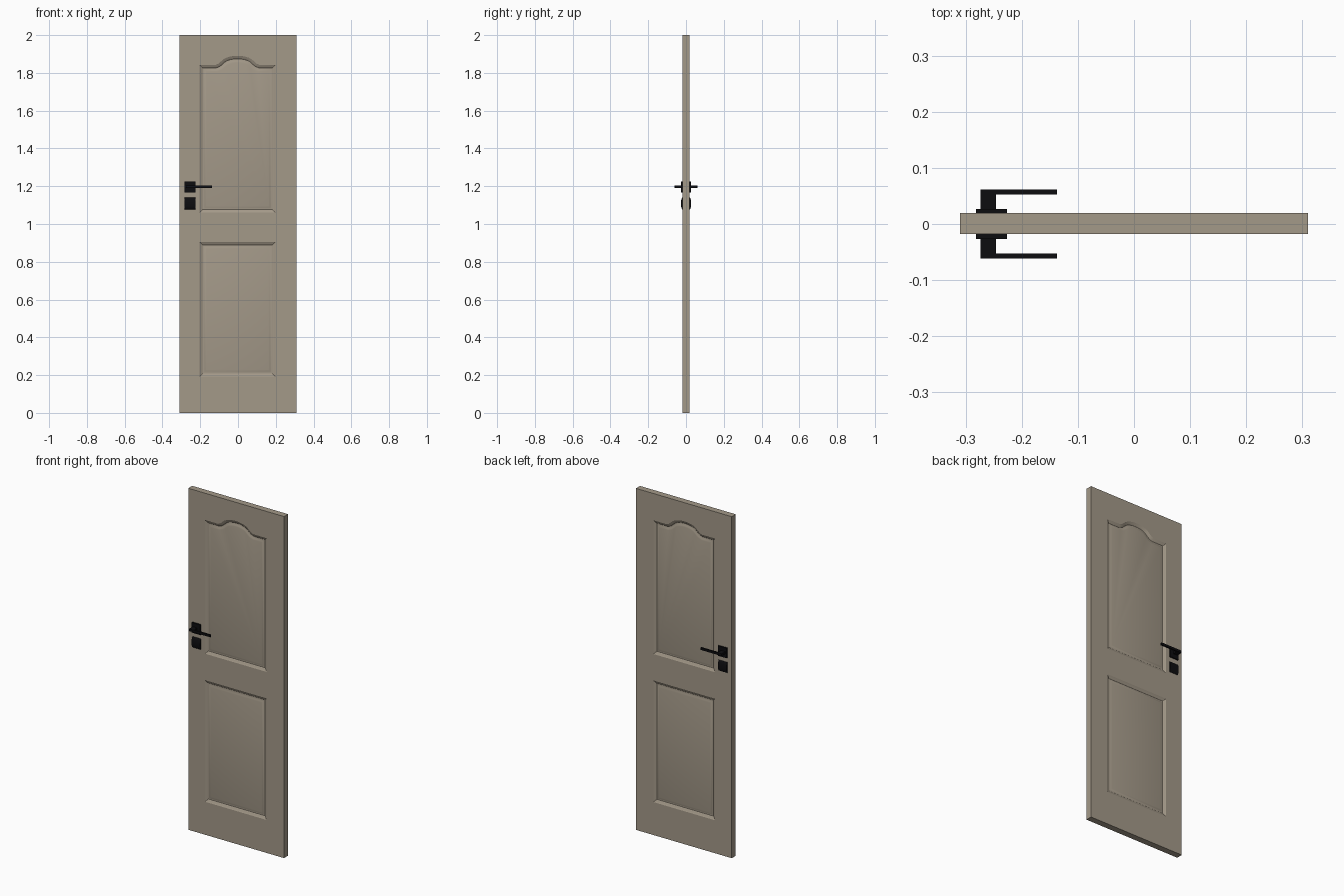
import bpy, bmesh, math
from mathutils import Vector

if "Cube" in bpy.data.objects:
    bpy.data.objects.remove(bpy.data.objects["Cube"])


def material(name, col):
    m = bpy.data.materials.new(name)
    m.diffuse_color = (*col, 1)
    m.use_nodes = True
    m.node_tree.nodes["Principled BSDF"].inputs["Base Color"].default_value = m.diffuse_color
    return m


TAUPE = material("taupe paint", (0.37, 0.32, 0.25))
BLACK = material("black metal", (0.004, 0.004, 0.005))


def finish(bm, name, mat):
    bmesh.ops.recalc_face_normals(bm, faces=bm.faces)
    me = bpy.data.meshes.new(name)
    bm.to_mesh(me)
    bm.free()
    me.materials.append(mat)
    ob = bpy.data.objects.new(name, me)
    bpy.context.collection.objects.link(ob)
    return ob


def inset(pts, d):
    """Mitred inward offset of a counter-clockwise outline."""
    out = []
    n = len(pts)
    for i in range(n):
        a, b, c = (Vector(pts[(i + k) % n]) for k in (-1, 0, 1))
        e1, e2 = (b - a).normalized(), (c - b).normalized()
        n1, n2 = Vector((-e1.y, e1.x)), Vector((-e2.y, e2.x))
        out.append(b + (n1 + n2) * d / (1 + n1.dot(n2)))
    return out


# Door leaf: both faces with moulded panels, joined round the rim
FRONT, BACK = -0.0175, 0.0195
L, R = -0.203, 0.198
MID = (L + R) / 2
half_arch = [(0.115, 1.843), (0.102, 1.848), (0.09, 1.858), (0.076, 1.871),
             (0.06, 1.88), (0.04, 1.886), (0.02, 1.8895)]
arch = ([(MID + x, z) for x, z in half_arch] + [(MID, 1.8905)]
        + [(MID - x, z) for x, z in reversed(half_arch)])
upper = [(L, 1.06), (R, 1.06), (R, 1.843)] + arch + [(L, 1.843)]
lower = [(L, 0.193), (R, 0.193), (R, 0.905), (L, 0.905)]
rim = [(-0.31, 0), (0.31, 0), (0.31, 2), (-0.31, 2)]
# moulding section: (inset, depth)
SECTION = [(0, 0), (0.005, 0.003), (0.011, 0.005), (0.016, 0.009),
           (0.021, 0.009), (0.028, 0.006), (0.036, 0.004)]

bm = bmesh.new()
rims = []
for y, s in ((FRONT, 1), (BACK, -1)):
    def ring(pts, depth):
        return [bm.verts.new((p[0], y + s * depth, p[1])) for p in pts]

    def loop_edges(vs):
        return [bm.edges.new((vs[i - 1], vs[i])) for i in range(len(vs))]

    outer = ring(rim, 0)
    rims.append(outer)
    edges = loop_edges(outer)
    panels = []
    for outline in (upper, lower):
        rings = [ring(inset(outline, d), h) for d, h in SECTION]
        edges += loop_edges(rings[0])
        panels.append(rings)
    bmesh.ops.triangle_fill(bm, edges=edges, use_beauty=True,
                            use_dissolve=False, normal=(0, -s, 0))
    for rings in panels:
        for a, b in zip(rings, rings[1:]):
            for i in range(len(a)):
                bm.faces.new((a[i - 1], a[i], b[i], b[i - 1]))
        bm.faces.new(rings[-1])
for i in range(4):
    bm.faces.new((rims[0][i - 1], rims[0][i], rims[1][i], rims[1][i - 1]))
leaf = finish(bm, "door_leaf", TAUPE)
bpy.context.view_layer.objects.active = leaf
leaf.select_set(True)
bpy.ops.object.shade_smooth_by_angle(angle=math.radians(25))


def prism(name, pts, axis, lo, hi):
    """Extrude an outline: (y,z) points along x, or (x,y) points along z."""
    bm = bmesh.new()

    def put(p, t):
        return bm.verts.new((t, *p) if axis == "x" else (*p, t))
    a, b = [put(p, lo) for p in pts], [put(p, hi) for p in pts]
    bm.faces.new(a)
    bm.faces.new(b)
    for i in range(len(a)):
        bm.faces.new((a[i - 1], a[i], b[i], b[i - 1]))
    return finish(bm, name, BLACK)


# Handle set on each side
for side, s, face in (("front", -1, FRONT), ("back", 1, BACK)):
    root, plate, tip = face - s * 0.002, s * 0.027, s * 0.0615
    # square rose behind the lever
    prism(side + "_rose", [(root, 1.166), (plate, 1.166), (plate, 1.225), (root, 1.225)],
          "x", -0.282, -0.226)
    # L-shaped lever
    inner = tip - s * 0.009
    prism(side + "_lever", [(-0.274, root), (-0.274, tip), (-0.137, tip),
                            (-0.137, inner), (-0.246, inner), (-0.246, root)],
          "z", 1.190, 1.203)
    # bowed lock plate
    bow = [(face + (plate - face) * math.sin(math.pi * i / 12),
            1.1085 - 0.0315 * math.cos(math.pi * i / 12)) for i in range(13)]
    prism(side + "_lock_plate", [(root, 1.077)] + bow + [(root, 1.140)],
          "x", -0.282, -0.226)
